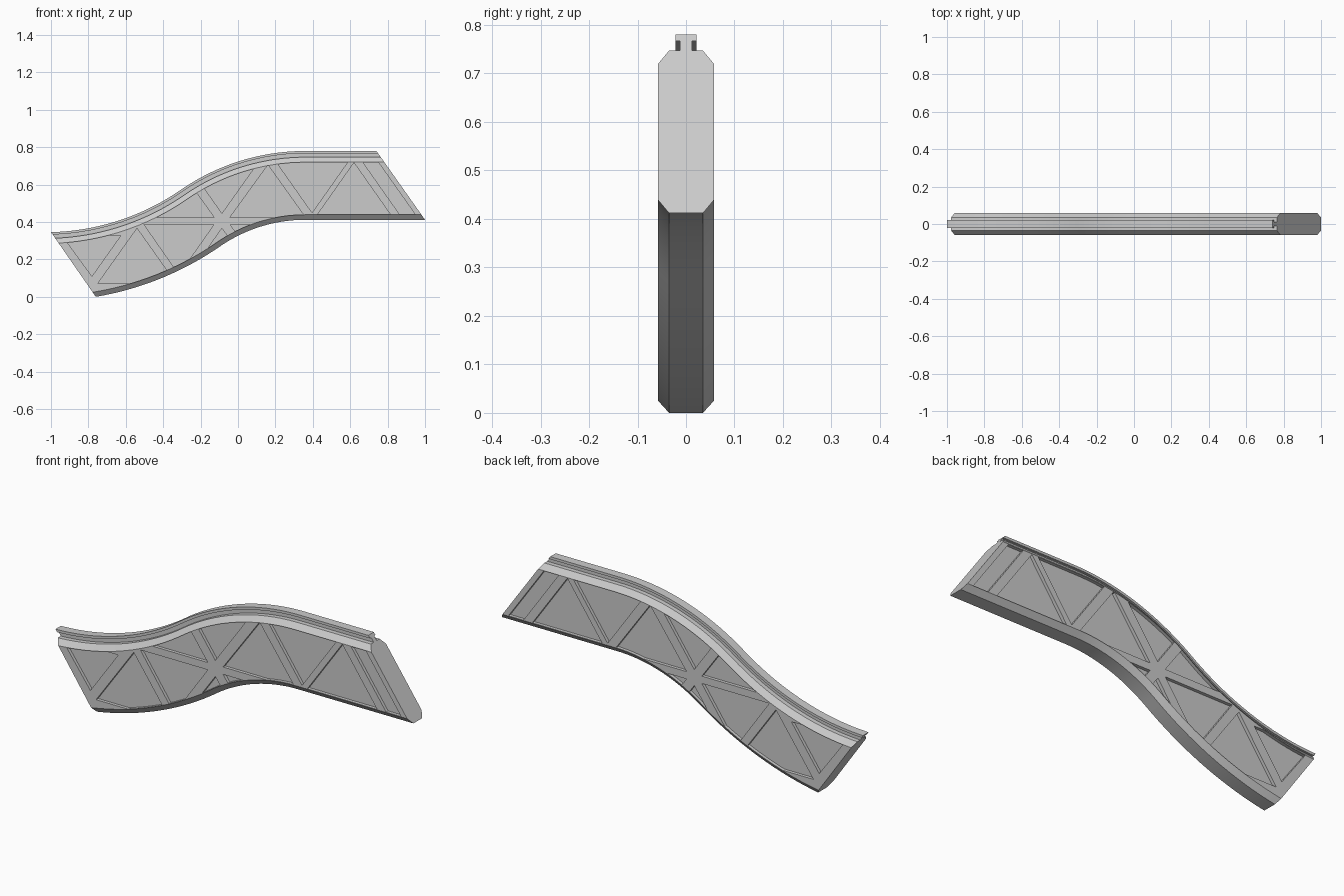
import bpy, bmesh, math
from mathutils import Vector

if "Cube" in bpy.data.objects:
    bpy.data.objects.remove(bpy.data.objects["Cube"])

# Path of the top edge: two tangent arcs and a straight, as (x, z, tilt)
R_LOW, R_HIGH, TILT = 1.28, 1.17, math.radians(34.65)
HX, HZ = 0.36, 0.78 - R_HIGH
LX = HX - (R_LOW + R_HIGH) * math.sin(TILT)
LZ = HZ + (R_LOW + R_HIGH) * math.cos(TILT)
path = []
A0, N = math.radians(-4), 26
for i in range(N):
    a = A0 + (TILT - A0) * i / N
    path.append((LX + R_LOW * math.sin(a), LZ - R_LOW * math.cos(a), a))
for i in range(N + 1):
    a = TILT * (1 - i / N)
    path.append((HX - R_HIGH * math.sin(a), HZ + R_HIGH * math.cos(a), a))
path.append((1.2, 0.78, 0))


def add_object(name, bm):
    bmesh.ops.recalc_face_normals(bm, faces=bm.faces)
    mesh = bpy.data.meshes.new(name)
    bm.to_mesh(mesh)
    bm.free()
    ob = bpy.data.objects.new(name, mesh)
    bpy.context.collection.objects.link(ob)
    return ob


def sweep(name, half):
    """Sweep a symmetric (half width, depth below top) profile, then cut the ends slanted."""
    prof = half + [(-y, d) for y, d in reversed(half)]
    bm = bmesh.new()
    rings = [[bm.verts.new((x + d * math.sin(a), y, z - d * math.cos(a))) for y, d in prof]
             for x, z, a in path]
    for r, s in zip(rings, rings[1:]):
        for k in range(len(prof)):
            j = (k + 1) % len(prof)
            bm.faces.new((r[k], r[j], s[j], s[k]))
    for (x0, z0), (x1, z1), side in (((-1, 0.346), (-0.76, 0), -1), ((0.74, 0.78), (1, 0.412), 1)):
        no = Vector((z0 - z1, 0, x1 - x0)).normalized() * side
        bmesh.ops.bisect_plane(bm, geom=bm.verts[:] + bm.edges[:] + bm.faces[:], dist=1e-6,
                               plane_co=(x0, 0, z0), plane_no=no, clear_outer=True)
    bmesh.ops.holes_fill(bm, edges=[e for e in bm.edges if e.is_boundary], sides=0)
    return add_object(name, bm)


def boolean(ob, cutter, operation):
    cutter.hide_render = True
    mod = ob.modifiers.new("cut", 'BOOLEAN')
    mod.object, mod.operation, mod.solver = cutter, operation, 'EXACT'
    bpy.ops.object.select_all(action='DESELECT')
    bpy.context.view_layer.objects.active = ob
    ob.select_set(True)
    bpy.ops.object.modifier_apply(modifier=mod.name)
    bpy.data.objects.remove(cutter)


# Beam with bevelled edges and a T-shaped rail on top
W = 0.0575
beam = sweep("track_beam", [(0.022, 0), (0.022, 0.013), (0.012, 0.013), (0.012, 0.033),
                            (0.035, 0.033), (W, 0.06), (W, 0.341), (0.035, 0.368)])

# Triangular pockets between the lattice struts, as (x, z) outlines
pockets = [
    [(-.941, .329), (-.781, .11), (-.626, .329)],
    [(-.749, .072), (-.54, .366), (-.332, .072)],
    [(-.503, .388), (-.128, .388), (-.316, .12)],
    [(-.55, .425), (-.128, .425), (-.339, .72)],
    [(-.086, .447), (-.31, .765), (.14, .765)],
    [(-.043, .425), (.16, .705), (.36, .425)],
    [(-.043, .388), (.15, .388), (.08, .22)],
    [(-.086, .366), (-.2, .205), (.03, .205)],
    [(.396, .45), (.174, .765), (.618, .765)],
    [(.62, .717), (.411, .42), (.829, .42)],
    [(.636, .765), (.718, .765), (.962, .42), (.879, .42)],
]
DEPTH = 0.016
bm = bmesh.new()
for side in (-1, 1):
    for pts in pockets:
        inner, outer = ([bm.verts.new((x, side * y, z)) for x, z in pts] for y in (W - DEPTH, W + 0.03))
        bm.faces.new(inner)
        bm.faces.new(outer)
        for k in range(len(pts)):
            j = (k + 1) % len(pts)
            bm.faces.new((inner[k], inner[j], outer[j], outer[k]))
cutters = add_object("pocket_cutters", bm)

# Keep the pockets inside the flat side band, then cut them from the beam
boolean(cutters, sweep("side_band", [(0.2, 0.062), (0.2, 0.339)]), 'INTERSECT')
boolean(beam, cutters, 'DIFFERENCE')
bpy.ops.object.shade_smooth_by_angle(angle=math.radians(25))
